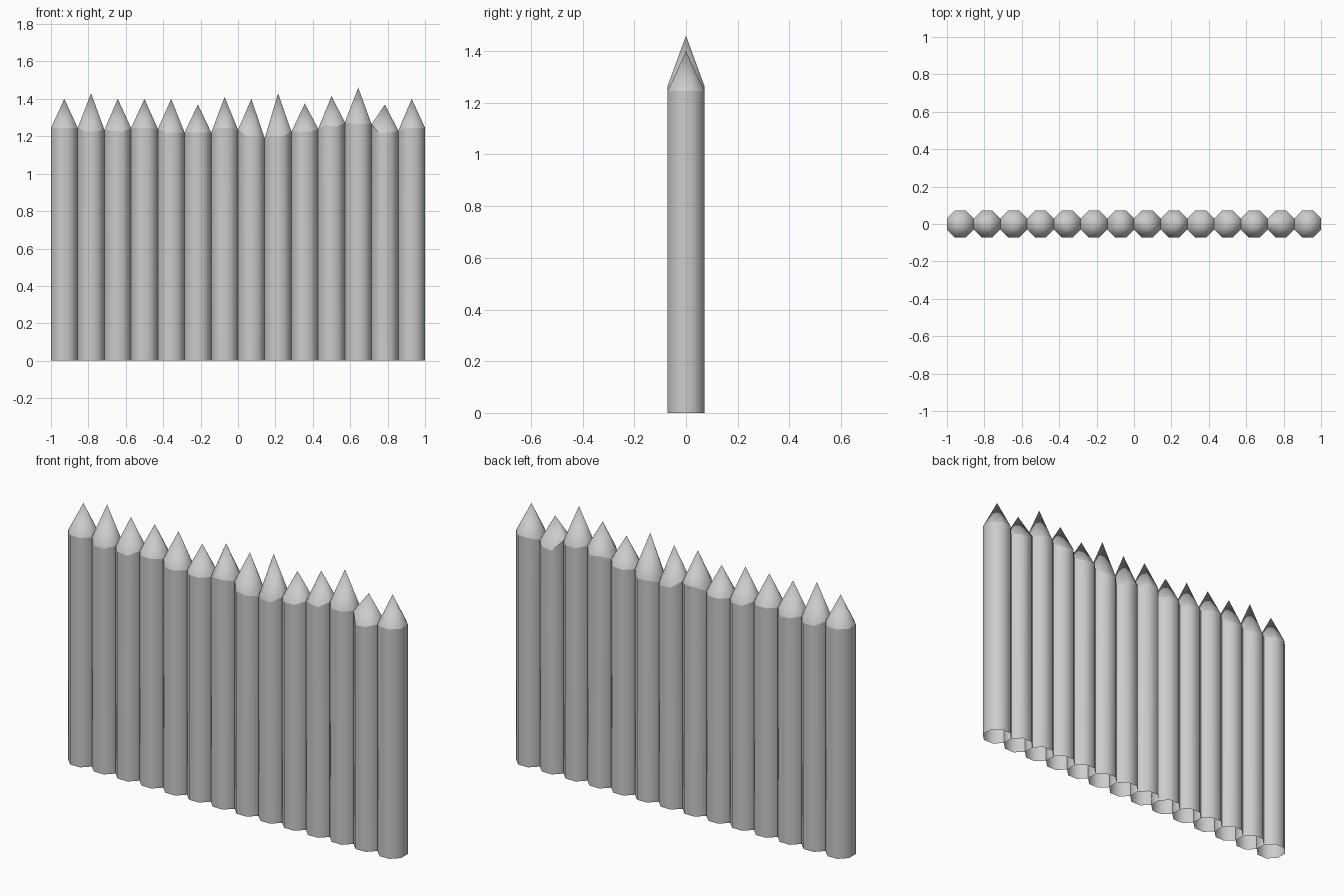
import bpy, bmesh, math

if "Cube" in bpy.data.objects:
    bpy.data.objects.remove(bpy.data.objects["Cube"])

N = 14
W = 2.0 / N
R = W / 2 / math.cos(math.pi / 8)

# Tip height of each post, shoulder height at each joint, and on each post's faces
TIPS = [1.40, 1.43, 1.40, 1.40, 1.40, 1.37, 1.41, 1.40, 1.43, 1.375, 1.415, 1.46, 1.37, 1.40]
JOINTS = [1.245, 1.245, 1.235, 1.245, 1.24, 1.22, 1.22, 1.235, 1.19, 1.225, 1.24, 1.275, 1.265, 1.23, 1.245]
FACES = [(1.245, 1.245), (1.225, 1.225), (1.23, 1.225), (1.245, 1.245), (1.22, 1.22),
         (1.22, 1.22), (1.245, 1.245), (1.205, 1.20), (1.205, 1.20), (1.225, 1.225),
         (1.26, 1.25), (1.265, 1.265), (1.215, 1.22), (1.245, 1.245)]


def shoulder(i):
    """Octagonal ring where post i starts to taper."""
    x = -1 + W * (i + 0.5)
    left, right = FACES[i]
    ring = []
    for k in range(8):
        a = math.pi / 8 + k * math.pi / 4
        dx, dy = R * math.cos(a), R * math.sin(a)
        if abs(dx) > abs(dy):
            z = JOINTS[i + 1] if dx > 0 else JOINTS[i]
        else:
            z = right if dx > 0 else left
        ring.append((x + dx, dy, z))
    return ring


def finish(name, bm):
    me = bpy.data.meshes.new(name)
    bm.to_mesh(me)
    bm.free()
    ob = bpy.data.objects.new(name, me)
    bpy.context.collection.objects.link(ob)
    bpy.ops.object.select_all(action='DESELECT')
    ob.select_set(True)
    bpy.context.view_layer.objects.active = ob
    bpy.ops.object.shade_smooth_by_angle(angle=math.radians(60))


for i in range(N):
    ring = shoulder(i)

    # Open octagonal post
    bm = bmesh.new()
    low = [bm.verts.new((x, y, 0)) for x, y, z in ring]
    top = [bm.verts.new(p) for p in ring]
    for k in range(8):
        j = (k + 1) % 8
        bm.faces.new((low[k], low[j], top[j], top[k]))
    finish(f"post_{i + 1}", bm)

    # Sharpened point
    bm = bmesh.new()
    base = [bm.verts.new(p) for p in ring]
    tip = bm.verts.new((-1 + W * (i + 0.5), 0, TIPS[i]))
    for k in range(8):
        bm.faces.new((base[k], base[(k + 1) % 8], tip))
    finish(f"post_point_{i + 1}", bm)
